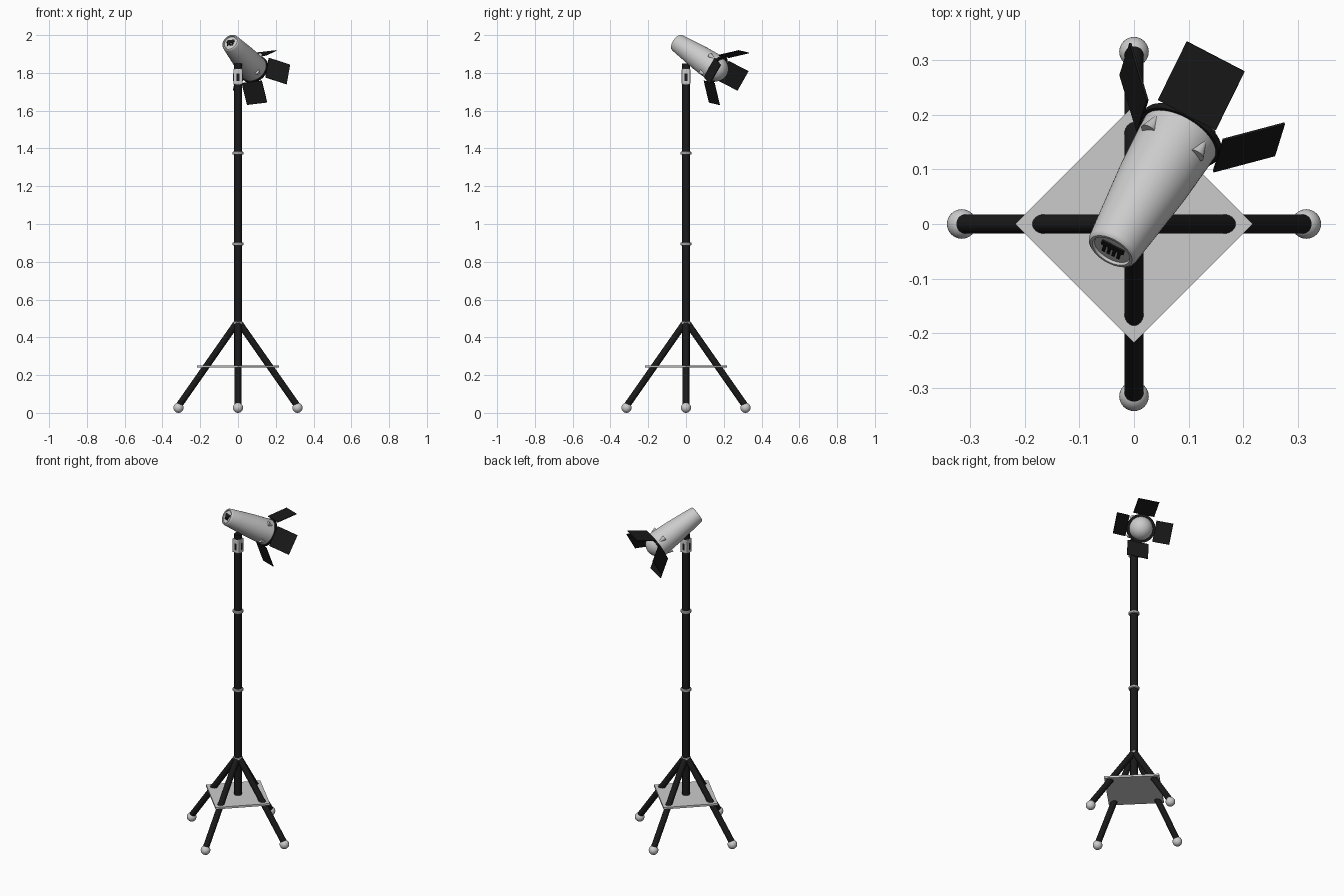
import bpy, bmesh, math
from mathutils import Vector, Matrix

if "Cube" in bpy.data.objects:
    bpy.data.objects.remove(bpy.data.objects["Cube"])

black = bpy.data.materials.new("black")
black.diffuse_color = (0.01, 0.01, 0.01, 1)
black.use_nodes = True
black.node_tree.nodes["Principled BSDF"].inputs["Base Color"].default_value = black.diffuse_color


def finish(name, bm, mat=None, matrix=None, smooth=True, bevel=0):
    bmesh.ops.recalc_face_normals(bm, faces=bm.faces)
    me = bpy.data.meshes.new(name)
    bm.to_mesh(me)
    bm.free()
    ob = bpy.data.objects.new(name, me)
    bpy.context.collection.objects.link(ob)
    if matrix:
        me.transform(matrix)
    if mat:
        me.materials.append(mat)
    if bevel:
        m = ob.modifiers.new("bevel", 'BEVEL')
        m.width, m.segments = bevel, 2
    if smooth:
        bpy.ops.object.select_all(action='DESELECT')
        ob.select_set(True)
        bpy.context.view_layer.objects.active = ob
        bpy.ops.object.shade_smooth_by_angle(angle=math.radians(35))
    return ob


def lathe(name, profile, mat=None, matrix=None, steps=40):
    bm = bmesh.new()
    vs = [bm.verts.new((r, 0, z)) for r, z in profile]
    es = [bm.edges.new(p) for p in zip(vs, vs[1:])]
    bmesh.ops.spin(bm, geom=vs + es, cent=(0, 0, 0), axis=(0, 0, 1),
                   angle=2 * math.pi, steps=steps, use_duplicate=False)
    bmesh.ops.remove_doubles(bm, verts=bm.verts, dist=1e-5)
    return finish(name, bm, mat, matrix)


def rod(name, a, b, r, mat=None):
    a, b = Vector(a), Vector(b)
    d = b - a
    m = Matrix.Translation(a) @ d.to_track_quat('Z', 'Y').to_matrix().to_4x4()
    return lathe(name, [(0, 0), (r, 0), (r, d.length), (0, d.length)], mat, m, 24)


def box(name, loc, size, mat=None, matrix=None, bevel=0):
    bm = bmesh.new()
    bmesh.ops.create_cube(bm, size=1, matrix=Matrix.Translation(loc) @ Matrix.Diagonal((*size, 1)))
    return finish(name, bm, mat, matrix, False, bevel)


def ball(name, loc, r, mat=None, matrix=None):
    bm = bmesh.new()
    bmesh.ops.create_uvsphere(bm, u_segments=32, v_segments=16, radius=r,
                              matrix=Matrix.Translation(loc))
    return finish(name, bm, mat, matrix)


# Stand: pole, collars, four legs with ball feet, diamond plate
rod("pole", (0, 0, 0.24), (0, 0, 1.85), 0.021, black)
for z, r in ((0.475, 0.026), (0.895, 0.03), (1.375, 0.03)):
    lathe("pole_collar", [(0.02, -0.008), (r - 0.003, -0.008), (r, -0.005), (r, 0.005),
                          (r - 0.003, 0.008), (0.02, 0.008)], None, Matrix.Translation((0, 0, z)))
for k in range(4):
    c, s = round(math.cos(k * math.pi / 2)), round(math.sin(k * math.pi / 2))
    rod("leg", (0.008 * c, 0.008 * s, 0.475), (0.312 * c, 0.312 * s, 0.04), 0.0175, black)
    ball("foot", (0.315 * c, 0.315 * s, 0.027), 0.027)
box("brace_plate", (0, 0, 0.245), (0.307, 0.307, 0.012), None, Matrix.Rotation(math.pi / 4, 4, 'Z'))

# Bracket under the lamp, with a framed slot on every side
box("head_bracket", (0, 0, 1.78), (0.05, 0.046, 0.084), None, None, 0.006)
for k in range(4):
    rot = Matrix.Rotation(k * math.pi / 2, 4, 'Z')
    y = -0.023 if k % 2 == 0 else -0.025
    box("bracket_slot", (0, y, 1.777), (0.014, 0.002, 0.04), black, rot)

# Lamp head frame: local z points along the beam, local y is up
az, pitch, roll = math.radians(59), math.radians(30), math.radians(7)
h = Vector((math.cos(az), math.sin(az), 0))
beam = h * math.cos(pitch) - Vector((0, 0, math.sin(pitch)))
up = h * math.sin(pitch) + Vector((0, 0, math.cos(pitch)))
left = up.cross(beam)
left, up = left * math.cos(roll) - up * math.sin(roll), up * math.cos(roll) + left * math.sin(roll)
head = Matrix((left, up, beam)).transposed().to_4x4()
head.translation = (-0.042, -0.05, 1.962)

lathe("lamp_can", [(0, 0.005), (0.036, 0.005), (0.038, 0), (0.043, 0), (0.047, 0.003),
                   (0.049, 0.009), (0.056, 0.07), (0.067, 0.17), (0.073, 0.26), (0.074, 0.285),
                   (0.066, 0.287), (0, 0.27)], None, head, 48)
ball("lens", (0, 0, 0.28), 0.067, None, head)
lathe("front_ring", [(0.066, 0.281), (0.08, 0.281), (0.08, 0.293), (0.066, 0.293), (0.066, 0.281)],
      black, head, 48)

# Rear vents
box("vent_bar", (0, 0.009, 0.004), (0.046, 0.015, 0.004), black, head, 0.0015)
for i in range(4):
    box("vent_slot", ((i - 1.5) * 0.01, -0.008, 0.004), (0.006, 0.018, 0.004), black, head)

# Four barn-door flaps and four clips on the diagonals
tilt = Matrix.Rotation(math.radians(-42), 4, 'X')
for k in range(4):
    rot = head @ Matrix.Rotation(k * math.pi / 2, 4, 'Z')
    box("flap", (0, 0, 0.06), (0.12, 0.004, 0.122), black,
        rot @ Matrix.Translation((0, 0.079, 0.285)) @ tilt)
    bm = bmesh.new()
    bmesh.ops.create_cone(bm, cap_ends=True, segments=16, radius1=0.015, radius2=0.003, depth=0.035)
    finish("clip", bm, None, head @ Matrix.Rotation(k * math.pi / 2 + math.pi / 4, 4, 'Z')
           @ Matrix.Translation((0, 0.07, 0.252)))
